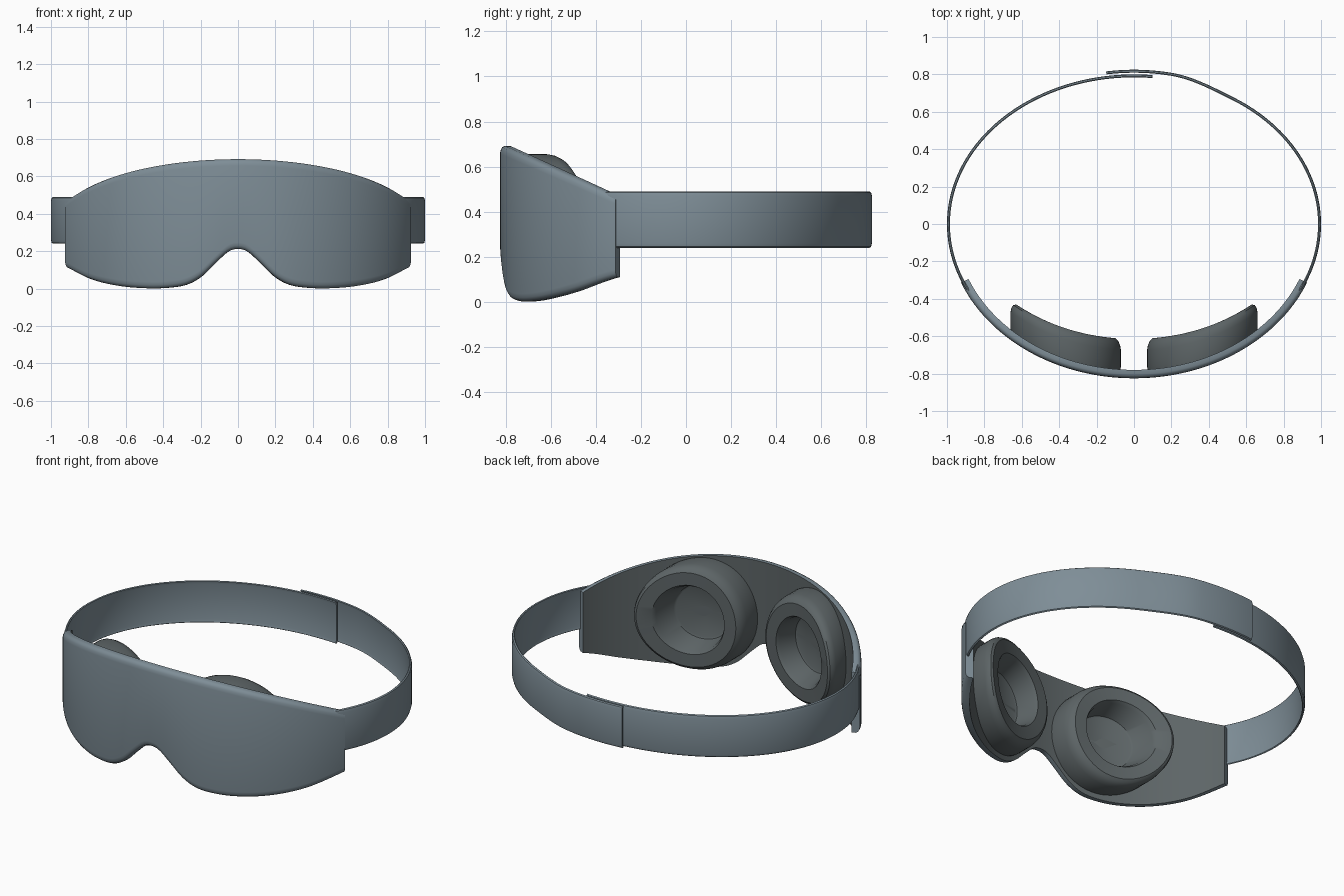
import bpy, bmesh
from math import sin, cos, asin, pi, radians, sqrt, hypot

if "Cube" in bpy.data.objects:
    bpy.data.objects.remove(bpy.data.objects["Cube"])


def material(name, rgb):
    m = bpy.data.materials.new(name)
    m.use_nodes = True
    m.diffuse_color = (*rgb, 1)
    m.node_tree.nodes["Principled BSDF"].inputs["Base Color"].default_value = (*rgb, 1)
    return m


SLATE = material("slate blue", (0.21, 0.27, 0.31))
GREY = material("padding grey", (0.11, 0.13, 0.135))
RX, RY = 1.0, 0.825          # outer plan ellipse of the mask
HALF = 0.925                 # half width of the mask


def loft(name, rings, mats, inner=None, caps=True):
    """Skin a list of closed rings; the strip numbered inner gets material 1."""
    bm = bmesh.new()
    rows = [[bm.verts.new(p) for p in ring] for ring in rings]
    n = len(rows[0])
    for a, b in zip(rows, rows[1:]):
        for i in range(n):
            j = (i + 1) % n
            f = bm.faces.new((a[i], a[j], b[j], b[i]))
            f.material_index = 1 if i == inner else 0
    if caps:
        bm.faces.new(rows[0])
        bm.faces.new(rows[-1])
    bmesh.ops.recalc_face_normals(bm, faces=bm.faces)
    mesh = bpy.data.meshes.new(name)
    bm.to_mesh(mesh)
    bm.free()
    for m in mats:
        mesh.materials.append(m)
    ob = bpy.data.objects.new(name, mesh)
    bpy.context.collection.objects.link(ob)
    bpy.ops.object.select_all(action='DESELECT')
    ob.select_set(True)
    bpy.context.view_layer.objects.active = ob
    bpy.ops.object.shade_smooth_by_angle(angle=radians(35))
    return ob


def ellipse_frame(phi, rx, ry):
    """Point and unit outward normal on a plan ellipse."""
    nx, ny = cos(phi) / rx, sin(phi) / ry
    k = hypot(nx, ny)
    return rx * cos(phi), ry * sin(phi), nx / k, ny / k


# Mask: lower outline with nose notch, upper outline cut by a sloping plane
LOWER = [(-0.05, 0.2), (0, 0.212), (0.05, 0.2), (0.12, 0.14), (0.2, 0.065), (0.28, 0.022),
         (0.38, 0.005), (0.5, 0.002), (0.65, 0.015), (0.8, 0.05), (0.925, 0.11), (1, 0.15)]


def lower(x):
    x = min(abs(x), HALF)
    i = max(k for k in range(1, len(LOWER) - 2) if LOWER[k][0] <= x)
    (x0, z0), (x1, z1), (x2, z2), (x3, z3) = LOWER[i - 1:i + 3]
    h = x2 - x1
    t = (x - x1) / h
    m1, m2 = (z2 - z0) / (x2 - x0) * h, (z3 - z1) / (x3 - x1) * h
    return (z1 * (2 * t**3 - 3 * t**2 + 1) + m1 * (t**3 - 2 * t**2 + t)
            + z2 * (3 * t**2 - 2 * t**3) + m2 * (t**3 - t**2))


def upper(y):
    return 0.692 - 0.435 * (y + 0.825)


THICK = 0.045
ROUND = [(0, 0.035), (0.003, 0.018), (0.01, 0.006), (0.022, 0)]   # inset, height from edge
rings = []
COLS = 120
span = asin(HALF / RX)
for c in range(COLS + 1):
    x, y, nx, ny = ellipse_frame(-pi / 2 + span * (2 * c / COLS - 1), RX, RY)
    lo, hi = lower(x), upper(y)
    sect = [(d, lo + h) for d, h in reversed(ROUND)] + [(d, hi - h) for d, h in ROUND]
    sect += [(THICK, hi), (THICK, lo)]
    rings.append([(x - nx * d, y - ny * d, z) for d, z in sect])
loft("mask_shell", rings, [SLATE, GREY], inner=8)


# Head strap: two bands that overlap at the back
BAND = [(0, 0.26), (0, 0.47), (0.004, 0.485), (0.011, 0.49), (0.016, 0.486), (0.012, 0.47),
        (0.012, 0.26), (0.016, 0.244), (0.011, 0.24), (0.004, 0.245)]


def strap(name, side, end, lift):
    rings = []
    for c in range(81):
        phi = radians(-28 + (end + 28) * c / 80)
        t = min(max((phi - radians(58)) / radians(20), 0), 1)
        ry = 0.8 + lift * t * t * (3 - 2 * t)
        x, y, nx, ny = ellipse_frame(phi, RX, ry)
        rings.append([(side * (x - nx * d), y - ny * d, z) for d, z in BAND])
    loft(name, rings, [SLATE])


strap("left_strap", 1, 98.6, 0.025)
strap("right_strap", -1, 95.7, 0)


# Eye cups: rounded padded rings that follow the curve of the mask
CUP = [(0.98, 0.03), (1, 0.06), (1, 0.15), (0.985, 0.175), (0.95, 0.197), (0.9, 0.21),
       (0.66, 0.21), (0.62, 0.19), (0.53, 0.075), (0.5, 0.07), (0.02, 0.07)]   # scale, depth
for name, side in (("left_eye_cup", 1), ("right_eye_cup", -1)):
    rings = []
    for s, d in CUP:
        ring = []
        for k in range(64):
            a = 2 * pi * k / 64
            x = 0.365 + 0.295 * s * cos(a)
            y = -RY * sqrt(1 - (x / RX) ** 2) + d
            ring.append((side * x, y, 0.345 + 0.31 * s * sin(a)))
        rings.append(ring)
    loft(name, rings, [GREY])
